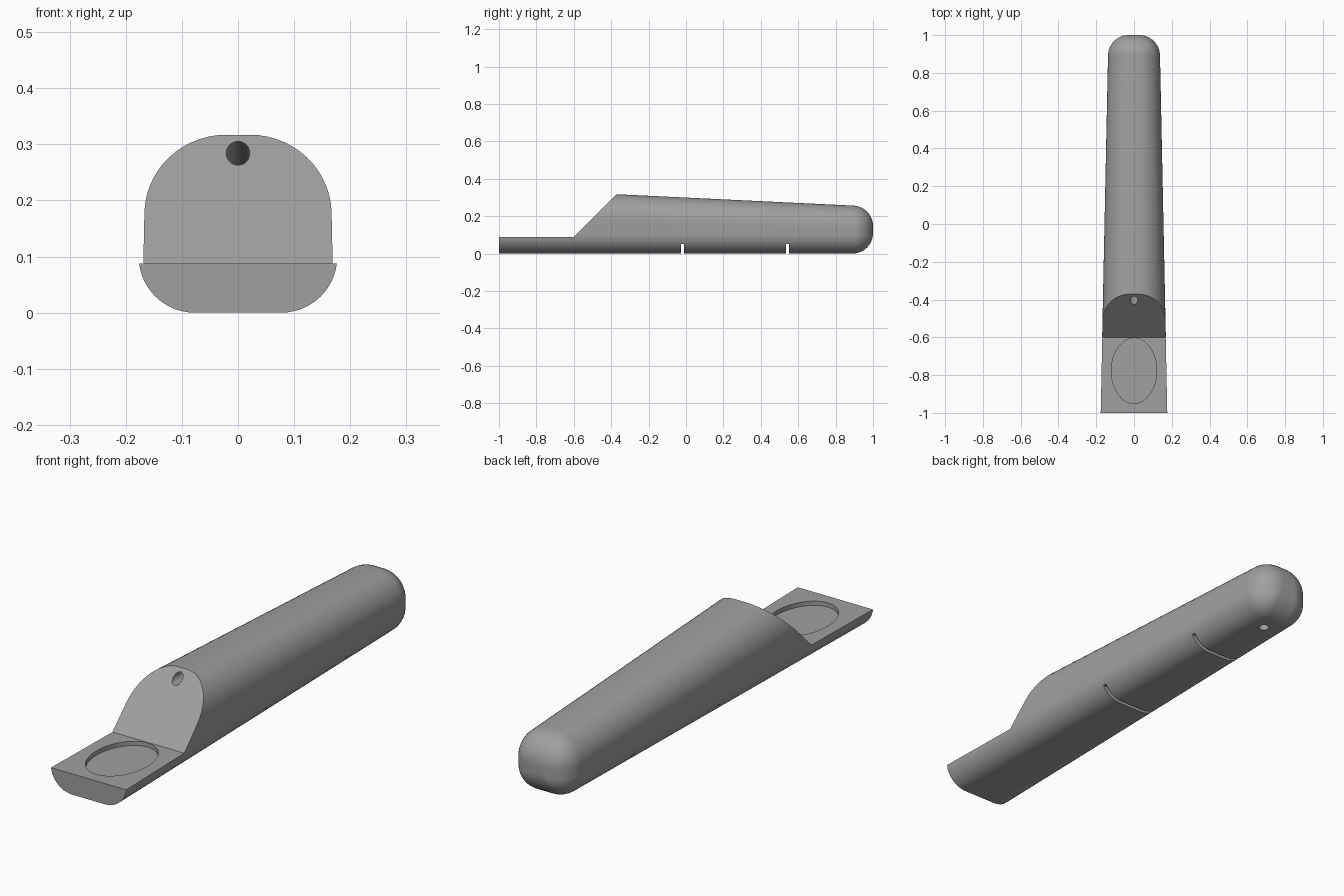
import bpy, bmesh, math

if "Cube" in bpy.data.objects:
    bpy.data.objects.remove(bpy.data.objects["Cube"])

gray = bpy.data.materials.new("plain gray")
gray.diffuse_color = (0.35, 0.35, 0.35, 1)
gray.use_nodes = True
gray.node_tree.nodes["Principled BSDF"].inputs["Base Color"].default_value = gray.diffuse_color

FRONT, SHOULDER, CAP = -1.0, 0.89, 0.11   # body start, cap start, cap rounding


def section(y, inset=0.0, steps=14):
    """Arch-topped, round-bottomed outline at depth y, shrunk by inset."""
    yy = min(y, SHOULDER)
    w = 0.177 - 0.0208 * (yy + 1)
    top = 0.317 - 0.048 * (yy + 0.37)
    rt, rb = max(w - 0.021 - inset, 0.006), max(0.1 - inset, 0.006)
    w, lo, hi = w - inset, inset, top - inset
    pts = []
    corners = [(w - rb, lo + rb, rb, -90), (w - rt, hi - rt, rt, 0),
               (rt - w, hi - rt, rt, 90), (rb - w, lo + rb, rb, 180)]
    for cx, cz, r, start in corners:
        for i in range(steps + 1):
            a = math.radians(start + 90 * i / steps)
            pts.append((cx + r * math.cos(a), y, cz + r * math.sin(a)))
    return pts


def finish(name, bm):
    bmesh.ops.recalc_face_normals(bm, faces=bm.faces[:])
    me = bpy.data.meshes.new(name)
    bm.to_mesh(me)
    bm.free()
    ob = bpy.data.objects.new(name, me)
    bpy.context.collection.objects.link(ob)
    me.materials.append(gray)
    return ob


def loft(name, rings):
    """Closed solid skinned over a list of equal-length outlines."""
    bm = bmesh.new()
    rows = [[bm.verts.new(p) for p in ring] for ring in rings]
    n = len(rows[0])
    for a, b in zip(rows, rows[1:]):
        for i in range(n):
            j = (i + 1) % n
            bm.faces.new((a[i], a[j], b[j], b[i]))
    bm.faces.new(rows[0])
    bm.faces.new(rows[-1])
    return finish(name, bm)


def cut(body, cutter):
    cutter.hide_render = True
    cutter.hide_set(True)
    mod = body.modifiers.new(cutter.name, 'BOOLEAN')
    mod.operation, mod.solver, mod.object = 'DIFFERENCE', 'EXACT', cutter


# tapered body with a rounded back end
rings = [section(FRONT), section(SHOULDER)]
for k in range(1, 13):
    a = math.radians(90 * k / 12)
    rings.append(section(SHOULDER + CAP * math.sin(a), CAP * (1 - math.cos(a))))
body = loft("body", rings)

# low front shelf and sloped face
slope = [(-1.2, 0.088), (-0.6, 0.088), (-0.3, 0.388), (-0.3, 0.6), (-1.2, 0.6)]
cut(body, loft("shelf_cutter", [[(x, y, z) for y, z in slope] for x in (-0.4, 0.4)]))

# shallow oval recess in the shelf
oval = [(0.12 * math.cos(math.tau * i / 64), -0.777 + 0.173 * math.sin(math.tau * i / 64))
        for i in range(64)]
cut(body, loft("recess_cutter", [[(x, y, z) for x, y in oval] for z in (0.07, 0.12)]))

# two narrow slots across the underside
for i, y in enumerate((-0.018, 0.542)):
    box = [(y - 0.008, -0.1), (y + 0.008, -0.1), (y + 0.008, 0.052), (y - 0.008, 0.052)]
    cut(body, loft(f"slot_cutter_{i}", [[(x, b, z) for b, z in box] for x in (-0.4, 0.4)]))

# round channel from the sloped face to a hole under the back end
path = [(-0.7, 0.284, 0), (-0.33, 0.284, 0), (-0.2, 0.265, 0.14), (0.7, 0.14, 0.14),
        (0.84, 0.07, math.pi / 2), (0.84, -0.1, math.pi / 2)]
R = 0.021
tube = []
for y, z, tilt in path:
    ring = []
    for i in range(32):
        a = math.tau * i / 32
        u = R * math.sin(a)
        ring.append((R * math.cos(a), y + u * math.sin(tilt), z + u * math.cos(tilt)))
    tube.append(ring)
cut(body, loft("channel_cutter", tube))

# apply the cuts and shade the rounded surfaces
bpy.context.view_layer.objects.active = body
body.select_set(True)
for mod in list(body.modifiers):
    bpy.ops.object.modifier_apply(modifier=mod.name)
for ob in list(bpy.data.objects):
    if ob.name.split(".")[0] != "body":
        bpy.data.objects.remove(ob)
bpy.ops.object.shade_smooth_by_angle(angle=math.radians(30))
